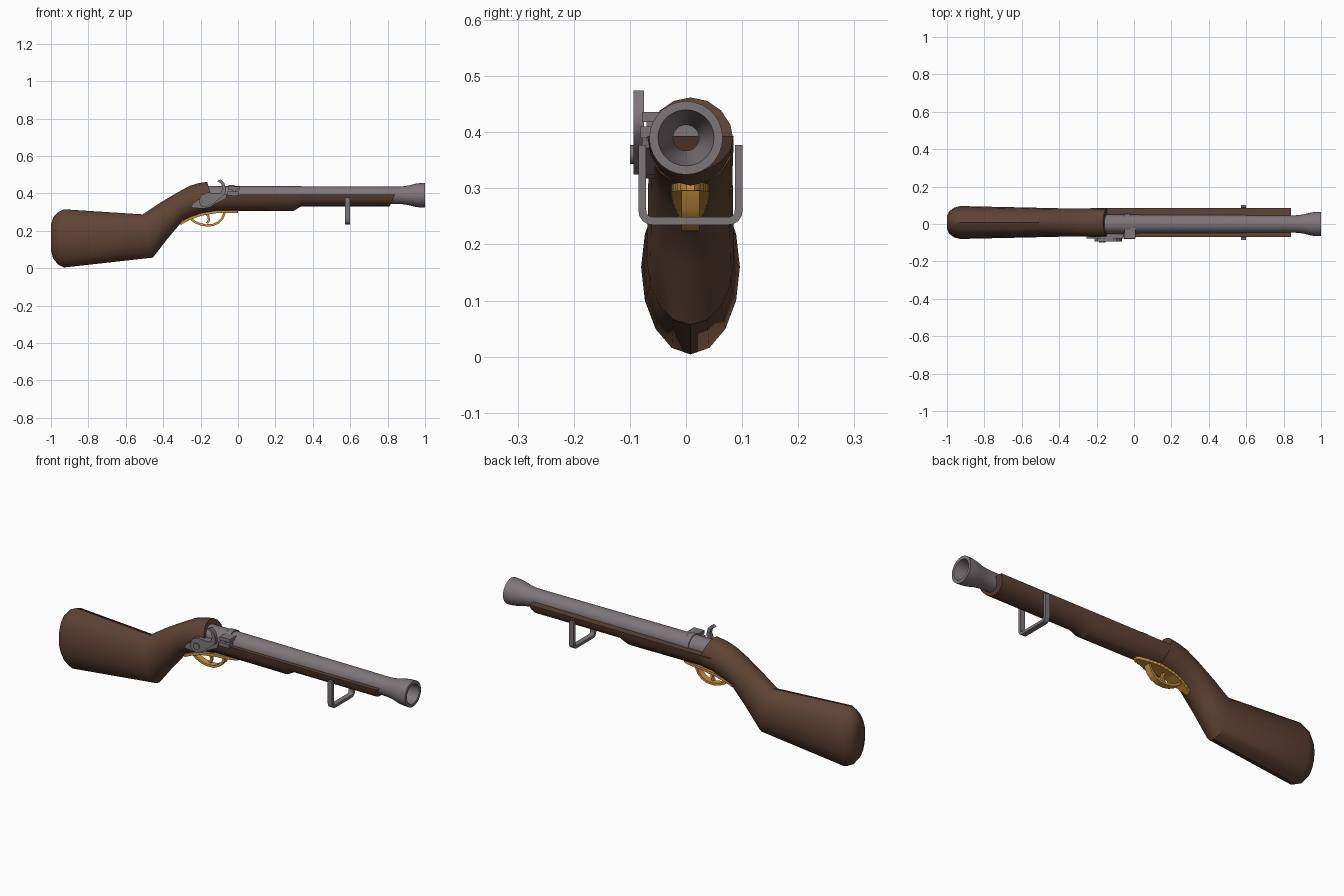
import bpy, bmesh, math
from mathutils import Vector

if "Cube" in bpy.data.objects:
    bpy.data.objects.remove(bpy.data.objects["Cube"])

YC = 0.008  # centre line of the wooden parts


def material(name, rgb):
    m = bpy.data.materials.new(name)
    m.diffuse_color = (*rgb, 1)
    m.use_nodes = True
    m.node_tree.nodes["Principled BSDF"].inputs["Base Color"].default_value = m.diffuse_color
    return m


WOOD = material("walnut brown", (0.115, 0.055, 0.034))
STEEL = material("steel grey", (0.21, 0.18, 0.195))
BRASS = material("brass gold", (0.60, 0.30, 0.05))


def finish(name, bm, mat, angle=35):
    bmesh.ops.recalc_face_normals(bm, faces=bm.faces)
    me = bpy.data.meshes.new(name)
    bm.to_mesh(me)
    bm.free()
    me.materials.append(mat)
    ob = bpy.data.objects.new(name, me)
    bpy.context.collection.objects.link(ob)
    bpy.ops.object.select_all(action='DESELECT')
    ob.select_set(True)
    bpy.context.view_layer.objects.active = ob
    bpy.ops.object.shade_smooth_by_angle(angle=math.radians(angle))
    return ob


def loft(name, rings, mat, angle=35):
    bm = bmesh.new()
    vs = [[bm.verts.new(p) for p in r] for r in rings]
    n = len(rings[0])
    for a, b in zip(vs, vs[1:]):
        for i in range(n):
            j = (i + 1) % n
            bm.faces.new((a[i], a[j], b[j], b[i]))
    bm.faces.new(vs[0])
    bm.faces.new(vs[-1])
    return finish(name, bm, mat, angle)


def ribbon(name, path, thick, widths, place, mat):
    """Sweep a flat bar along a 2D path; place(u, v, w) maps to 3D."""
    rings = []
    for i, (u, v) in enumerate(path):
        a, b = path[max(i - 1, 0)], path[min(i + 1, len(path) - 1)]
        d = Vector((b[0] - a[0], b[1] - a[1])).normalized() * thick / 2
        w = widths[i] if isinstance(widths, list) else widths
        rings.append([place(u - s * d.y, v + s * d.x, t * w)
                      for s, t in ((1, 1), (1, -1), (-1, -1), (-1, 1))])
    return loft(name, rings, mat)


def lathe(name, profile, mat, n=28, z=0.39):
    bm = bmesh.new()
    vs = [bm.verts.new((x, 0, z + r)) for x, r in profile]
    es = [bm.edges.new(p) for p in zip(vs, vs[1:])]
    bmesh.ops.spin(bm, geom=vs + es, cent=(0, 0, z), axis=(1, 0, 0),
                   angle=2 * math.pi, steps=n)
    bmesh.ops.remove_doubles(bm, verts=bm.verts, dist=1e-5)
    return finish(name, bm, mat)


def plate(name, outline, y0, y1, mat):
    return loft(name, [[(x, y, z) for x, z in outline] for y in (y0, y1)], mat)


def disc(x, z, r, n=16):
    return [(x + r * math.cos(2 * math.pi * i / n),
             z + r * math.sin(2 * math.pi * i / n)) for i in range(n)]


def box(x0, x1, z0, z1):
    return [(x0, z0), (x1, z0), (x1, z1), (x0, z1)]


def along_y(u, v, w):
    return (u, YC + w, v)


# butt and wrist: top point, bottom point, half width
sections = [
    ((-1.0, 0.235), (-1.0, 0.095), 0.035), ((-0.988, 0.272), (-0.988, 0.052), 0.06),
    ((-0.962, 0.30), (-0.962, 0.02), 0.079), ((-0.93, 0.315), (-0.93, 0.004), 0.088),
    ((-0.51, 0.288), (-0.455, 0.057), 0.078), ((-0.42, 0.348), (-0.375, 0.16), 0.076),
    ((-0.325, 0.404), (-0.295, 0.255), 0.075), ((-0.26, 0.440), (-0.225, 0.282), 0.076),
    ((-0.21, 0.455), (-0.18, 0.297), 0.077), ((-0.165, 0.462), (-0.12, 0.305), 0.077)]
rings = []
for (tx, tz), (bx, bz), hw in sections:
    ring = []
    for k in range(16):
        a = 2 * math.pi * k / 16
        t = (1 - math.cos(a)) / 2
        ring.append((tx + (bx - tx) * t, YC + hw * math.sin(a), tz + (bz - tz) * t))
    rings.append(ring)
loft("stock", rings, WOOD, 30)

# half-round forestock with a step: top x, bottom x, depth
rings = []
for xt, xb, depth in ((-0.2, -0.16, 0.085), (0.30, 0.295, 0.088),
                      (0.335, 0.335, 0.064), (0.84, 0.81, 0.064)):
    ring = []
    for k in range(9):
        a = math.pi * k / 8
        s = math.sin(a)
        ring.append((xt + (xb - xt) * s, YC + 0.077 * math.cos(a), 0.393 - depth * s))
    rings.append(ring)
loft("forestock", rings, WOOD, 30)

# barrel with breech ring, flared muzzle and bore
lathe("barrel", [
    (-0.16, 0), (-0.16, 0.05), (-0.05, 0.05), (-0.05, 0.055), (-0.02, 0.055),
    (-0.02, 0.05), (0.84, 0.046), (0.875, 0.047), (0.91, 0.052), (0.945, 0.061),
    (0.97, 0.0645), (1.0, 0.0655), (1.0, 0.05), (0.93, 0.037), (0.86, 0.023),
    (0.2, 0.023), (0.2, 0)], STEEL)

# lock plate, cock and pivot screw on the front side
plate("lock_plate", [(-0.255, 0.325), (-0.235, 0.352), (-0.205, 0.372), (-0.17, 0.395),
                     (-0.12, 0.40), (-0.06, 0.395), (-0.065, 0.372), (-0.12, 0.345),
                     (-0.15, 0.325), (-0.19, 0.318)], -0.078, -0.055, STEEL)
plate("cock", [(-0.21, 0.36), (-0.195, 0.392), (-0.16, 0.405), (-0.125, 0.40),
               (-0.093, 0.403), (-0.083, 0.43), (-0.09, 0.452), (-0.11, 0.466),
               (-0.093, 0.474), (-0.073, 0.455), (-0.063, 0.42), (-0.07, 0.395),
               (-0.10, 0.37), (-0.13, 0.345), (-0.17, 0.325), (-0.2, 0.335)],
      -0.094, -0.075, STEEL)
plate("pivot_screw", disc(-0.17, 0.36, 0.017), -0.1, -0.09, STEEL)

# priming pan and lid
plate("pan", box(-0.055, 0.005, 0.39, 0.41), -0.081, -0.04, STEEL)
plate("pan_lid", box(-0.05, 0.008, 0.418, 0.436), -0.078, -0.02, STEEL)
plate("pan_hinge", box(-0.03, -0.012, 0.385, 0.436), -0.07, -0.03, STEEL)

# scalloped brass plate under the wrist
base = [(-0.31, 0.238), (-0.26, 0.265), (-0.2, 0.287), (-0.12, 0.301), (0.0, 0.303)]
path, widths = [], []
N = 60
for i in range(N + 1):
    x = base[0][0] + (base[-1][0] - base[0][0]) * i / N
    for (x0, z0), (x1, z1) in zip(base, base[1:]):
        if x <= x1 + 1e-6:
            path.append((x, z0 + (z1 - z0) * (x - x0) / (x1 - x0)))
            break
    widths.append(0.007 + 0.026 * math.sin(math.pi * i / N) ** 0.6 + 0.002 * (i % 4 in (1, 2)))
ribbon("trigger_plate", path, 0.014, widths, along_y, BRASS)

# trigger guard and trigger
ribbon("trigger_guard", [(-0.255, 0.268), (-0.235, 0.25), (-0.205, 0.236), (-0.17, 0.229),
                         (-0.135, 0.231), (-0.105, 0.244), (-0.085, 0.265), (-0.07, 0.30)],
       0.012, 0.016, along_y, BRASS)
ribbon("trigger", [(-0.175, 0.30), (-0.158, 0.277), (-0.155, 0.258), (-0.165, 0.24)],
       0.012, 0.007, along_y, BRASS)

# U-shaped sling bracket below the forestock
half = [(0.086, 0.377), (0.086, 0.262)]
half += [(0.068 + 0.018 * math.cos(a), 0.26 - 0.018 * math.sin(a))
         for a in (0.4, 0.8, 1.2, 1.57)]
u_path = [(YC + y, z) for y, z in half] + [(YC - y, z) for y, z in reversed(half)]
ribbon("sling_bracket", u_path, 0.014, 0.013, lambda u, v, w: (0.585 + w, u, v), STEEL)
